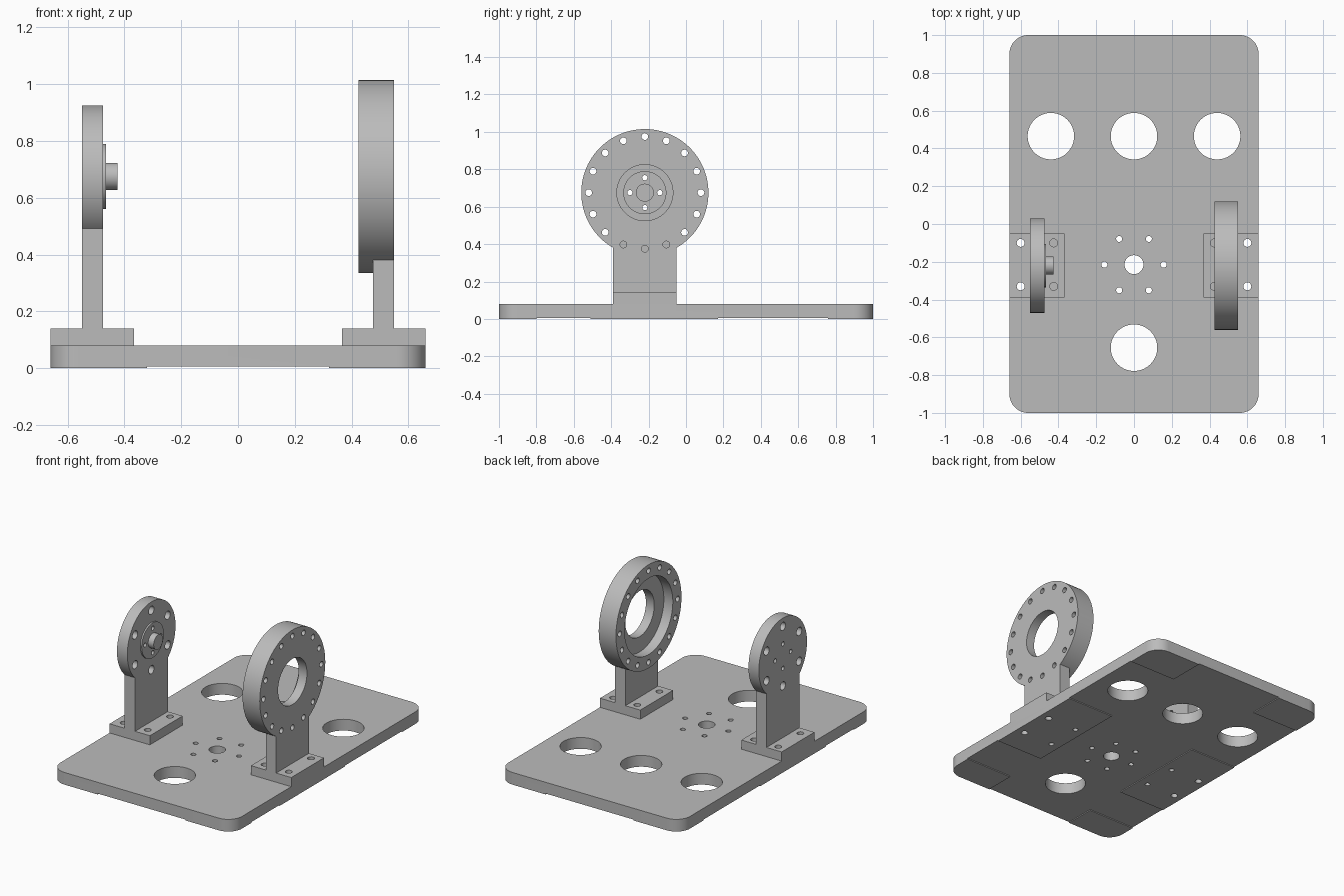
import bpy, bmesh, math
from mathutils import Matrix, Vector

if "Cube" in bpy.data.objects:
    bpy.data.objects.remove(bpy.data.objects["Cube"], do_unlink=True)

grey = bpy.data.materials.new("machined grey")
grey.use_nodes = True
COLOUR = (0.5, 0.5, 0.5, 1)
grey.diffuse_color = COLOUR
grey.node_tree.nodes["Principled BSDF"].inputs["Base Color"].default_value = COLOUR

AXIS_Y, AXIS_Z = -0.22, 0.675   # shared axis of the two bearing discs
FOOT_W = 0.17                   # half width of posts and feet


def finish(bm, name):
    mesh = bpy.data.meshes.new(name)
    bm.to_mesh(mesh)
    bm.free()
    obj = bpy.data.objects.new(name, mesh)
    obj.data.materials.append(grey)
    bpy.context.collection.objects.link(obj)
    return obj


def box(name, lo, hi, corner=0):
    lo, hi = Vector(lo), Vector(hi)
    bm = bmesh.new()
    bmesh.ops.create_cube(bm, size=1)
    bmesh.ops.scale(bm, vec=hi - lo, verts=bm.verts)
    bmesh.ops.translate(bm, vec=(lo + hi) / 2, verts=bm.verts)
    if corner:
        upright = [e for e in bm.edges if abs(e.verts[0].co.z - e.verts[1].co.z) > 0.01]
        bmesh.ops.bevel(bm, geom=upright, offset=corner, segments=12,
                        profile=0.5, affect='EDGES')
    return finish(bm, name)


def cylinder(name, centre, radius, length, turn=None, sides=32):
    bm = bmesh.new()
    bmesh.ops.create_cone(bm, cap_ends=True, segments=sides, radius1=radius,
                          radius2=radius, depth=length)
    if turn:
        bmesh.ops.rotate(bm, matrix=Matrix.Rotation(math.pi / 2, 3, turn), verts=bm.verts)
    bmesh.ops.translate(bm, vec=centre, verts=bm.verts)
    return finish(bm, name)


def disc(name, x0, x1, radius, angle=0, offset=0, sides=96):
    """Cylinder along x, placed at an angle and offset around the bearing axis."""
    y = AXIS_Y + offset * math.sin(angle)
    z = AXIS_Z + offset * math.cos(angle)
    return cylinder(name, ((x0 + x1) / 2, y, z), radius, x1 - x0, 'Y', sides)


def drill(x, y, radius, z0, z1, sides=24):
    return cylinder("drill", (x, y, (z0 + z1) / 2), radius, z1 - z0, None, sides)


def combine(target, parts, operation):
    for part in parts:
        mod = target.modifiers.new("boolean", 'BOOLEAN')
        mod.solver = 'EXACT'
        mod.operation = operation
        mod.object = part
        bpy.context.view_layer.objects.active = target
        bpy.ops.object.modifier_apply(modifier=mod.name)
        bpy.data.objects.remove(part, do_unlink=True)


def bolt_circle(x0, x1, count, offset, radius):
    return [disc("drill", x0, x1, radius, i * math.tau / count, offset, 20)
            for i in range(count)]


# Base plate with rounded corners
plate = box("base_plate", (-0.66, -1, 0), (0.66, 1, 0.08), 0.1)

# Shallow relief underneath leaves corner and side pads
combine(plate, [box("relief", (-0.32, -1.1, -0.1), (0.32, 1.1, 0.006)),
                box("relief", (-0.8, -0.8, -0.1), (0.8, -0.51, 0.006)),
                box("relief", (-0.8, 0.17, -0.1), (0.8, 0.76, 0.006))], 'DIFFERENCE')

# Large openings, centre hole with its bolt circle, and foot bolt holes
holes = [drill(x, y, 0.123, -0.1, 0.2, 64)
         for x, y in ((-0.44, 0.465), (0, 0.465), (0.44, 0.465), (0, -0.655))]
holes.append(drill(0, -0.215, 0.05, -0.1, 0.2, 48))
for i in range(6):
    a = i * math.tau / 6
    holes.append(drill(0.157 * math.cos(a), -0.215 + 0.157 * math.sin(a), 0.016, -0.1, 0.2))
for side in (-1, 1):
    for y in (-0.33, -0.10):
        holes.append(drill(side * 0.6, y, 0.021, -0.1, 0.2))
        holes.append(drill(side * 0.385, y, 0.016, -0.1, 0.2))
combine(plate, holes, 'DIFFERENCE')

# Mirrored mounting feet with four bolt holes each
feet = []
for side, name in ((-1, "right_foot"), (1, "left_foot")):
    xs = sorted((side * 0.367, side * 0.66))
    foot = box(name, (xs[0], AXIS_Y - FOOT_W, 0.08), (xs[1], AXIS_Y + FOOT_W, 0.14))
    combine(foot, [drill(side * x, y, 0.021, 0, 0.3)
                   for x in (0.425, 0.6) for y in (-0.33, -0.10)], 'DIFFERENCE')
    feet.append(foot)


def post(name, x0, x1, top):
    return box(name, (x0, AXIS_Y - FOOT_W, 0.14), (x1, AXIS_Y + FOOT_W, top))


# Left support: large ring with a stepped bore and sixteen bolt holes
ring = disc("left_ring_support", 0.425, 0.55, 0.34)
combine(ring, [post("post", 0.475, 0.55, 0.395)], 'UNION')
combine(ring, [disc("bore", 0.3, 0.7, 0.15, sides=64),
               disc("counterbore", 0.3, 0.49, 0.25)]
        + bolt_circle(0.3, 0.7, 16, 0.3, 0.018), 'DIFFERENCE')

# Right support: solid disc with boss, stub shaft and two bolt circles
hub = disc("right_disc_support", -0.55, -0.475, 0.25)
combine(hub, [post("post", -0.55, -0.475, 0.52),
              disc("boss", -0.5, -0.465, 0.115, sides=64),
              disc("shaft", -0.5, -0.425, 0.048, sides=48)], 'UNION')
combine(hub, bolt_circle(-0.7, -0.3, 6, 0.195, 0.027)
        + bolt_circle(-0.7, -0.3, 4, 0.08, 0.014), 'DIFFERENCE')

# Smooth round walls, crisp edges
for obj in [plate, ring, hub] + feet:
    bpy.ops.object.select_all(action='DESELECT')
    obj.select_set(True)
    bpy.context.view_layer.objects.active = obj
    bpy.ops.object.shade_smooth_by_angle(angle=math.radians(30))
